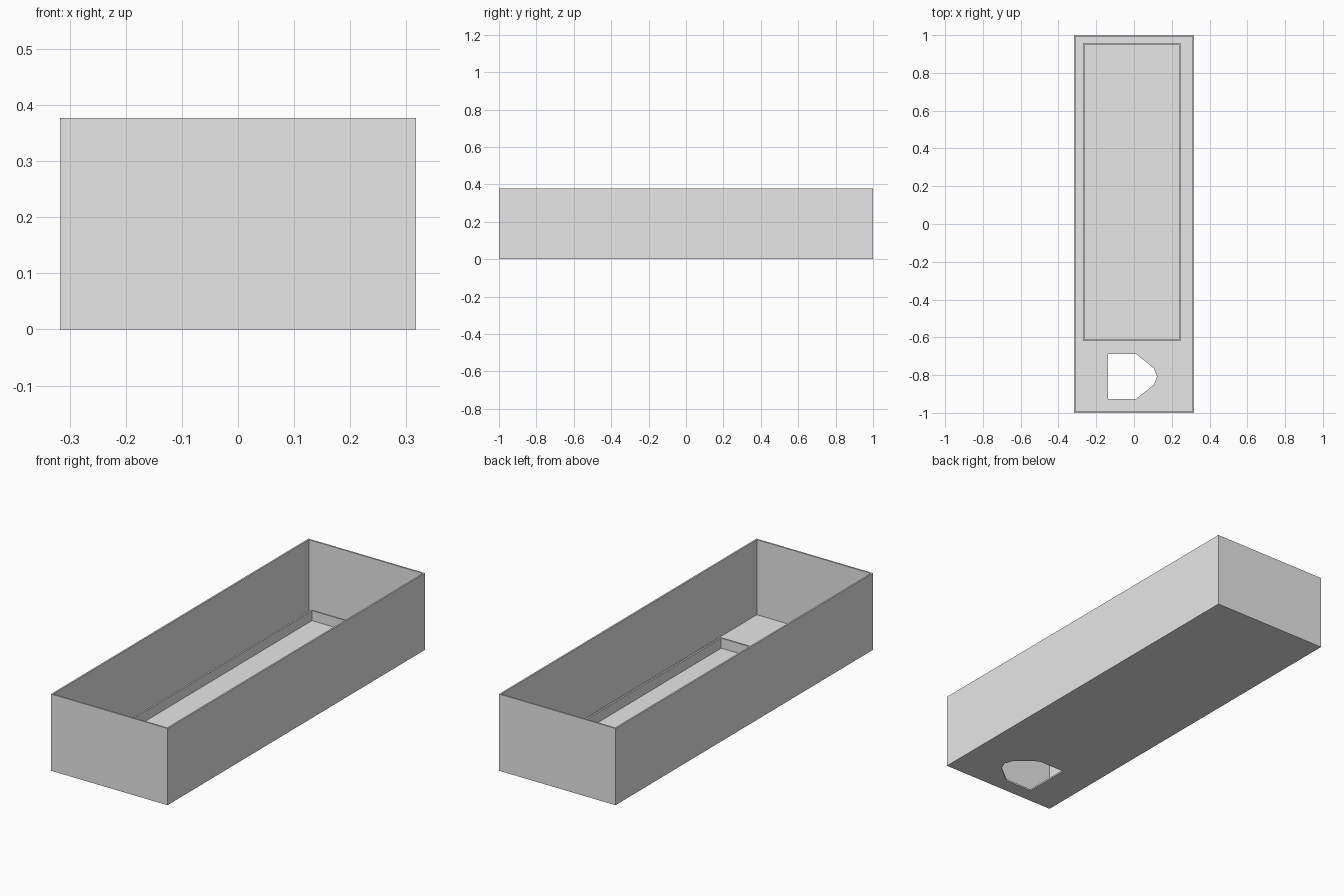
import bpy
import bmesh

if "Cube" in bpy.data.objects:
    bpy.data.objects.remove(bpy.data.objects["Cube"], do_unlink=True)

WALL = 0.008
HALF_X, HALF_Y, HEIGHT = 0.317, 1.0, 0.377

grey = bpy.data.materials.new("plain grey")
grey.use_nodes = True
grey.diffuse_color = (0.8, 0.8, 0.8, 1)
grey.node_tree.nodes["Principled BSDF"].inputs["Base Color"].default_value = (0.8, 0.8, 0.8, 1)


def prism(name, outline, z0, z1):
    """Upright solid with the given counter-clockwise outline."""
    bm = bmesh.new()
    base = bm.faces.new([bm.verts.new((x, y, z0)) for x, y in outline])
    top = bmesh.ops.extrude_face_region(bm, geom=[base])["geom"]
    bmesh.ops.translate(bm, vec=(0, 0, z1 - z0),
                        verts=[v for v in top if isinstance(v, bmesh.types.BMVert)])
    bmesh.ops.recalc_face_normals(bm, faces=bm.faces)
    mesh = bpy.data.meshes.new(name)
    bm.to_mesh(mesh)
    bm.free()
    mesh.materials.append(grey)
    obj = bpy.data.objects.new(name, mesh)
    bpy.context.collection.objects.link(obj)
    return obj


def rect(x0, x1, y0, y1, inset=0):
    x0, x1, y0, y1 = x0 + inset, x1 - inset, y0 + inset, y1 - inset
    return [(x0, y0), (x1, y0), (x1, y1), (x0, y1)]


def cut(obj, cutter):
    """Subtract the cutter from the object, then discard it."""
    cutter.hide_render = True
    mod = obj.modifiers.new("cut", 'BOOLEAN')
    mod.operation = 'DIFFERENCE'
    mod.solver = 'EXACT'
    mod.object = cutter
    bpy.context.view_layer.objects.active = obj
    bpy.ops.object.modifier_apply(modifier=mod.name)
    bpy.data.objects.remove(cutter, do_unlink=True)


# Open tray with thin walls and floor
outer = (-HALF_X, HALF_X, -HALF_Y, HALF_Y)
tray = prism("tray", rect(*outer), 0, HEIGHT)
cut(tray, prism("tray_cavity", rect(*outer, WALL), WALL, HEIGHT + 0.1))

# Blunt-pointed opening through the floor near the front
mid_y = -0.807
lower = [(-0.137, -0.12), (0.01, -0.12), (0.105, -0.044)]
opening = lower + [(0.122, 0)] + [(x, -y) for x, y in reversed(lower)]
cut(tray, prism("floor_opening", [(x, mid_y + y) for x, y in opening], -0.1, 0.1))

# Low rectangular fence standing on the floor
fence_area = (-0.27, 0.245, -0.62, 0.957)
fence = prism("floor_fence", rect(*fence_area), WALL / 2, 0.057)
cut(fence, prism("fence_cavity", rect(*fence_area, WALL), -0.1, 0.2))
